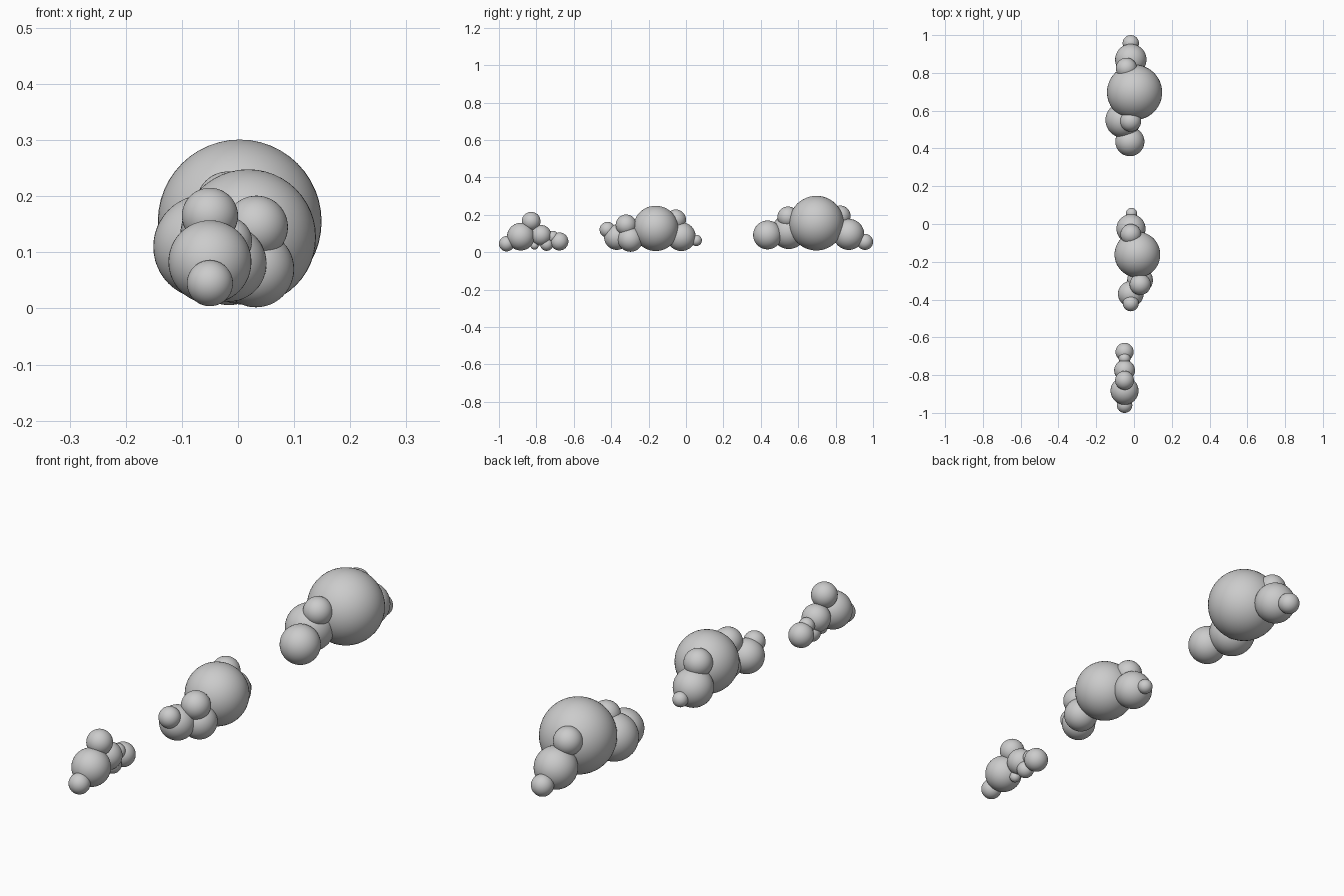
import bpy


def puff(name, x, y, z, r):
    bpy.ops.mesh.primitive_uv_sphere_add(segments=48, ring_count=24, radius=r, location=(x, y, z))
    ob = bpy.context.object
    ob.name = name
    bpy.ops.object.shade_smooth()
    return ob


# Each cloud is a row of overlapping spheres: part, x, y, z, radius
clouds = {
    "large_cloud": [
        ("body", 0.003, 0.697, 0.155, 0.146),
        ("front_puff", -0.022, 0.436, 0.092, 0.077),
        ("front_shoulder", -0.058, 0.55, 0.11, 0.093),
        ("front_top_puff", -0.018, 0.545, 0.188, 0.056),
        ("back_puff", -0.017, 0.87, 0.095, 0.083),
        ("back_top_puff", -0.04, 0.824, 0.193, 0.056),
        ("tail", -0.017, 0.957, 0.055, 0.043),
    ],
    "medium_cloud": [
        ("body", 0.018, -0.162, 0.127, 0.121),
        ("front_puff", -0.017, -0.37, 0.08, 0.068),
        ("nose", -0.017, -0.42, 0.12, 0.042),
        ("side_puff", 0.032, -0.297, 0.07, 0.068),
        ("side_top_puff", 0.033, -0.32, 0.145, 0.056),
        ("back_puff", -0.016, -0.025, 0.083, 0.077),
        ("back_top_puff", -0.017, -0.055, 0.173, 0.055),
        ("tail", -0.013, 0.055, 0.063, 0.03),
    ],
    "small_cloud": [
        ("body", -0.05, -0.883, 0.083, 0.074),
        ("nose", -0.05, -0.959, 0.045, 0.041),
        ("top_puff", -0.05, -0.828, 0.165, 0.05),
        ("middle_puff", -0.05, -0.775, 0.09, 0.055),
        ("low_puff", -0.05, -0.745, 0.042, 0.035),
        ("bump", -0.05, -0.712, 0.083, 0.031),
        ("under_bump", -0.05, -0.81, 0.036, 0.022),
        ("tail", -0.05, -0.677, 0.057, 0.048),
    ],
}

for cloud, parts in clouds.items():
    for part, x, y, z, r in parts:
        puff(f"{cloud}_{part}", x, y, z, r)
